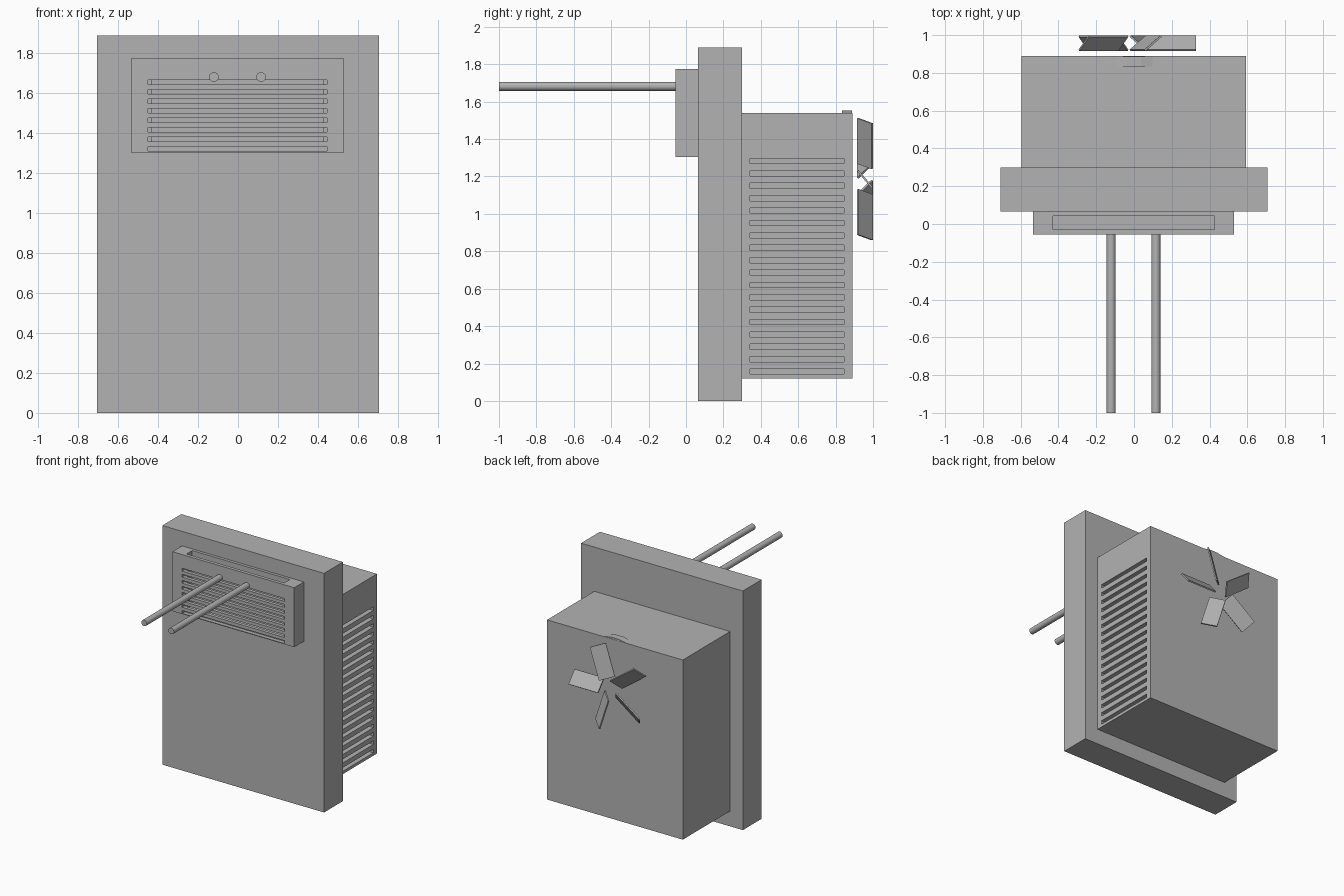
import bpy, bmesh, math
from mathutils import Matrix, Vector

if "Cube" in bpy.data.objects:
    bpy.data.objects.remove(bpy.data.objects["Cube"])

grey = bpy.data.materials.new("plain_grey")
grey.use_nodes = True
COLOUR = (0.45, 0.45, 0.45, 1)
grey.diffuse_color = COLOUR
grey.node_tree.nodes["Principled BSDF"].inputs["Base Color"].default_value = COLOUR


def finish(name, bm):
    mesh = bpy.data.meshes.new(name)
    bm.to_mesh(mesh)
    bm.free()
    mesh.materials.append(grey)
    obj = bpy.data.objects.new(name, mesh)
    bpy.context.collection.objects.link(obj)
    return obj


def boxes(name, bounds):
    """One object made of boxes, each given as x, y and z ranges."""
    bm = bmesh.new()
    for ranges in bounds:
        size = [b - a for a, b in ranges]
        mid = Vector([(a + b) / 2 for a, b in ranges])
        bmesh.ops.create_cube(bm, size=1, matrix=Matrix.Translation(mid) @ Matrix.Diagonal((*size, 1)))
    return finish(name, bm)


def rod(name, radius, y0, y1, x, z, sides):
    """Cylinder lying along y, with a flat facet on top."""
    bm = bmesh.new()
    place = (Matrix.Translation((x, (y0 + y1) / 2, z)) @ Matrix.Rotation(math.pi / 2, 4, 'X')
             @ Matrix.Rotation(math.pi / sides, 4, 'Z'))
    bmesh.ops.create_cone(bm, cap_ends=True, segments=sides, radius1=radius, radius2=radius,
                          depth=y1 - y0, matrix=place)
    return finish(name, bm)


def cut(target, cutter):
    mod = target.modifiers.new("cut", 'BOOLEAN')
    mod.operation = 'DIFFERENCE'
    mod.solver = 'EXACT'
    mod.object = cutter
    bpy.context.view_layer.objects.active = target
    bpy.ops.object.modifier_apply(modifier=mod.name)
    bpy.data.objects.remove(cutter)


# Wall slab and rear housing
boxes("wall_slab", [((-.707, .707), (.065, .3), (0, 1.89))])
housing = boxes("rear_housing", [((-.595, .592), (.3, .89), (.12, 1.54))])

# Vent slots on the left side of the housing
cut(housing, boxes("side_slot_cutter", [
    ((.54, .65), (.342, .845), (z - .014, z + .014))
    for z in [.157 + i * .0662 for i in range(18)]]))

# Front grille: open-topped box with horizontal slots
grille = boxes("front_grille", [((-.535, .53), (-.055, .065), (1.305, 1.775))])
cut(grille, boxes("grille_cavity_cutter", [((-.43, .425), (-.028, .042), (1.34, 1.85))]))
cut(grille, boxes("grille_slot_cutter", [
    ((-.45, .445), (-.1, -.024), (z - .011, z + .011))
    for z in [1.322 + i * .0476 for i in range(8)]]))

# Twin pipes out of the grille
for side, x in (("right", -.121), ("left", .116)):
    pipe = rod("pipe_" + side, .024, -1, -.035, x, 1.682, 24)
    bpy.ops.object.select_all(action='DESELECT')
    pipe.select_set(True)
    bpy.context.view_layer.objects.active = pipe
    bpy.ops.object.shade_smooth_by_angle()

# Fan ring set into the housing, just showing at the top
FAN_Z = 1.186
rod("fan_ring", .368, .833, .888, 0, FAN_Z, 32)

# Five pitched fan blades
bm = bmesh.new()
for i in range(5):
    place = (Matrix.Translation((0, .957, FAN_Z))
             @ Matrix.Rotation(-i * math.tau / 5, 4, 'Y')
             @ Matrix.Translation((.2, 0, 0))
             @ Matrix.Rotation(math.radians(40), 4, 'X')
             @ Matrix.Diagonal((.256, .01, .118, 1)))
    bmesh.ops.create_cube(bm, size=1, matrix=place)
finish("fan_blades", bm)
